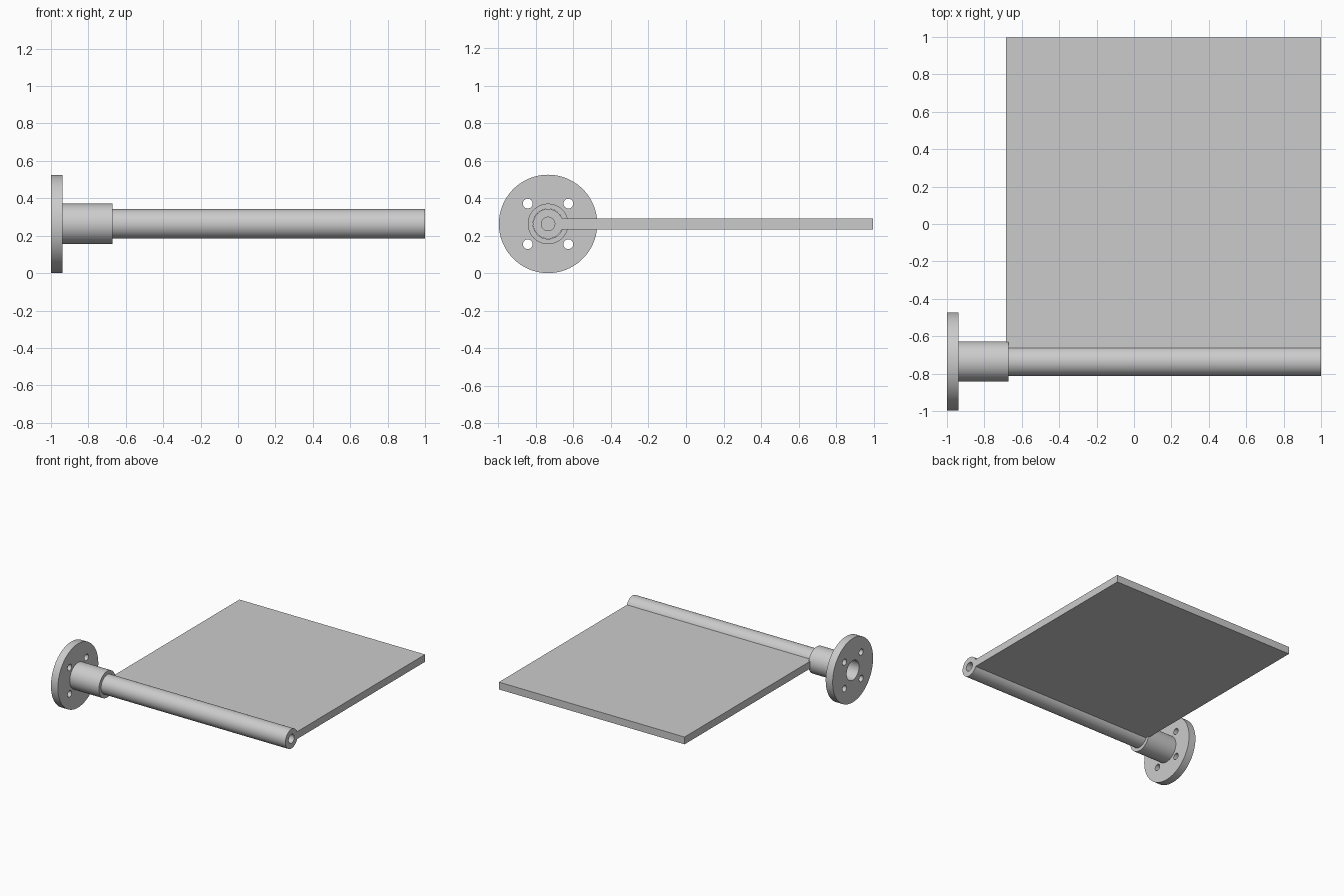
import bpy
import bmesh
from math import radians, cos, sin, pi
from mathutils import Matrix, Vector

if "Cube" in bpy.data.objects:
    bpy.data.objects.remove(bpy.data.objects["Cube"])

AXIS_Y, AXIS_Z = -0.735, 0.263

steel = bpy.data.materials.new("grey_steel")
steel.use_nodes = True
colour = (0.6, 0.6, 0.6, 1)
steel.diffuse_color = colour
steel.node_tree.nodes["Principled BSDF"].inputs["Base Color"].default_value = colour


def finish(name, bm):
    bmesh.ops.recalc_face_normals(bm, faces=bm.faces)
    mesh = bpy.data.meshes.new(name)
    bm.to_mesh(mesh)
    bm.free()
    obj = bpy.data.objects.new(name, mesh)
    bpy.context.collection.objects.link(obj)
    mesh.materials.append(steel)
    return obj


def activate(obj):
    bpy.ops.object.select_all(action="DESELECT")
    obj.select_set(True)
    bpy.context.view_layer.objects.active = obj


def smooth(obj):
    activate(obj)
    bpy.ops.object.shade_smooth_by_angle(angle=radians(30))


def turned(name, profile, closed, steps=96):
    """Spin (x, radius) points around the shaft axis."""
    bm = bmesh.new()
    verts = [bm.verts.new((x, AXIS_Y + r, AXIS_Z)) for x, r in profile]
    pairs = list(zip(verts, verts[1:]))
    if closed:
        pairs.append((verts[-1], verts[0]))
    edges = [bm.edges.new(p) for p in pairs]
    bmesh.ops.spin(bm, geom=verts + edges, cent=(0, AXIS_Y, AXIS_Z), axis=(1, 0, 0),
                   angle=2 * pi, steps=steps, use_merge=True)
    bmesh.ops.remove_doubles(bm, verts=bm.verts, dist=0.0001)
    return finish(name, bm)


# Mounting flange and hub, bored from the back
hub = turned("flange_and_hub", [(-1, 0.08), (-1, 0.262), (-0.937, 0.262), (-0.937, 0.108),
                                (-0.672, 0.108), (-0.672, 0.08)], True)

# Four bolt holes through the flange
bm = bmesh.new()
for i in range(4):
    a = pi / 4 + i * pi / 2
    place = Matrix.Translation(Vector((-0.97, AXIS_Y + 0.153 * cos(a), AXIS_Z + 0.153 * sin(a))))
    bmesh.ops.create_cone(bm, cap_ends=True, segments=32, radius1=0.026, radius2=0.026,
                          depth=0.2, matrix=place @ Matrix.Rotation(pi / 2, 4, "Y"))
cutter = finish("bolt_hole_cutter", bm)
cutter.hide_render = True
cut = hub.modifiers.new("bolt_holes", "BOOLEAN")
cut.operation = "DIFFERENCE"
cut.solver = "EXACT"
cut.object = cutter
activate(hub)
bpy.ops.object.modifier_apply(modifier=cut.name)
bpy.data.objects.remove(cutter)
smooth(hub)

# Shaft with a blind bore in its free end
smooth(turned("shaft", [(-0.685, 0), (-0.685, 0.079), (1, 0.079), (1, 0.036),
                        (0.8, 0.036), (0.8, 0)], False))

# Flat plate let into the side of the shaft
bm = bmesh.new()
bmesh.ops.create_cube(bm, size=1)
bmesh.ops.scale(bm, vec=(1.685, 1.662, 0.06), verts=bm.verts)
bmesh.ops.translate(bm, vec=(0.1575, 0.166, AXIS_Z), verts=bm.verts)
finish("plate", bm)
